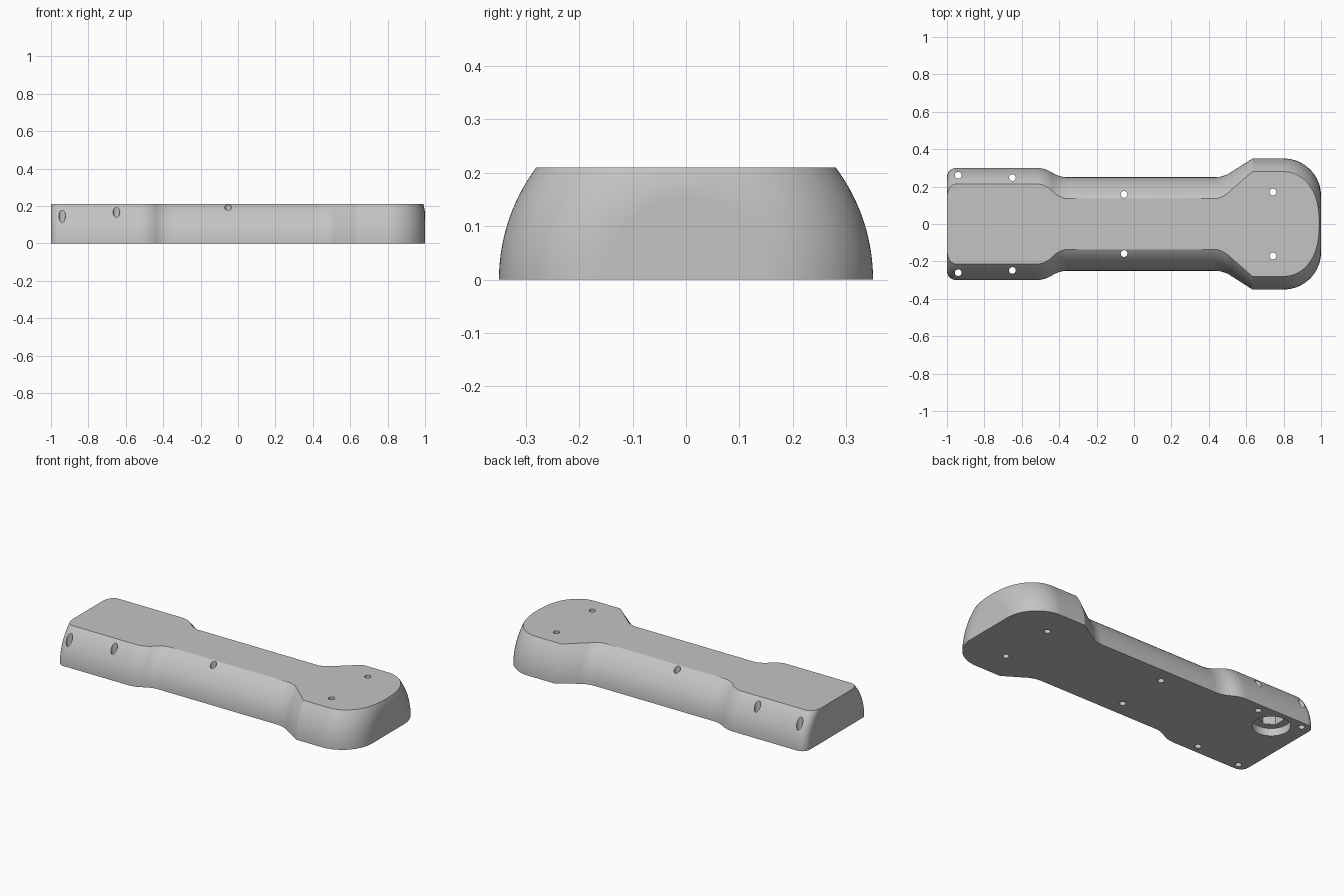
import bpy, bmesh
from math import sin, cos, asin, radians, pi
from mathutils import Matrix

if "Cube" in bpy.data.objects:
    bpy.data.objects.remove(bpy.data.objects["Cube"])

HEIGHT = 0.21
STEPS = 14          # points up each curved side

gray = bpy.data.materials.new("plain gray")
gray.use_nodes = True
color = (0.55, 0.55, 0.55, 1)
gray.diffuse_color = color
gray.node_tree.nodes["Principled BSDF"].inputs["Base Color"].default_value = color


def make_object(name, bm):
    mesh = bpy.data.meshes.new(name)
    bm.to_mesh(mesh)
    bm.free()
    mesh.materials.append(gray)
    obj = bpy.data.objects.new(name, mesh)
    bpy.context.collection.objects.link(obj)
    return obj


def arc(cx, cr, radius, start, end, count=10):
    """Points (x, half width) along an arc, angles in degrees."""
    out = []
    for i in range(count + 1):
        a = radians(start + (end - start) * i / count)
        out.append((cx + radius * cos(a), cr + radius * sin(a)))
    return out


# Half-width outline along the length: tail, waist, head
BEND, R = 32.6, 0.159
outline = arc(-0.95, 0.25, 0.05, 180, 90)
outline += arc(-0.524, 0.30 - R, R, 90, 90 - BEND)
outline += arc(-0.353, 0.25 + R, R, 270 - BEND, 270)[1:]
outline += arc(0.43, 0.25 + R, R, 270, 270 + BEND)
outline += [(0.633, 0.35)]
outline += arc(0.80, 0.15, 0.20, 90, 0, 24)
# extra station where the flat top runs out at the nose
outline.append((0.80 + (0.2 ** 2 - (HEIGHT - 0.15) ** 2) ** 0.5, HEIGHT))
outline.sort()

# Body: outline turned about the long axis, cut flat below and above
bm = bmesh.new()
rings = []
for x, r in outline:
    top = asin(min(1, HEIGHT / r))
    side = [(r * cos(top * k / STEPS), r * sin(top * k / STEPS)) for k in range(STEPS + 1)]
    section = side + [(-y, z) for y, z in reversed(side)]
    rings.append([bm.verts.new((x, y, z)) for y, z in section])
for a, b in zip(rings, rings[1:]):
    for i in range(len(a)):
        j = (i + 1) % len(a)
        bm.faces.new((a[i], a[j], b[j], b[i]))
bm.faces.new(rings[0])
bm.faces.new(rings[-1])
bmesh.ops.remove_doubles(bm, verts=bm.verts, dist=1e-5)
bmesh.ops.dissolve_limit(bm, angle_limit=radians(0.05), verts=bm.verts, edges=bm.edges)
bmesh.ops.recalc_face_normals(bm, faces=bm.faces)
body = make_object("handle_body", bm)


def add_prism(bm, x, y, radius, z0, z1, sides):
    bmesh.ops.create_cone(bm, cap_ends=True, segments=sides, radius1=radius, radius2=radius,
                          depth=z1 - z0, matrix=Matrix.Translation((x, y, (z0 + z1) / 2)))


# Through holes in mirrored pairs, and the round recess underneath
holes = bmesh.new()
for x, y in ((-0.94, 0.26), (-0.65, 0.248), (-0.053, 0.158), (0.743, 0.171)):
    for s in (1, -1):
        add_prism(holes, x, s * y, 0.018, -0.1, 0.4, 24)
add_prism(holes, -0.81, 0.166, 0.103, -0.1, 0.045, 48)

# Six-sided pocket inside the recess
pocket = bmesh.new()
add_prism(pocket, -0.81, 0.166, 0.067, -0.1, 0.14, 6)

bpy.ops.object.select_all(action='DESELECT')
bpy.context.view_layer.objects.active = body
body.select_set(True)
for name, shape in (("hole_cutter", holes), ("pocket_cutter", pocket)):
    cutter = make_object(name, shape)
    cutter.hide_render = True
    mod = body.modifiers.new(name, 'BOOLEAN')
    mod.operation = 'DIFFERENCE'
    mod.solver = 'EXACT'
    mod.object = cutter
    bpy.ops.object.modifier_apply(modifier=mod.name)
    bpy.data.objects.remove(cutter)

# Smooth sides with crisp rims
bpy.ops.object.shade_smooth_by_angle(angle=radians(30))
weighted = body.modifiers.new("even_shading", 'WEIGHTED_NORMAL')
weighted.keep_sharp = True
